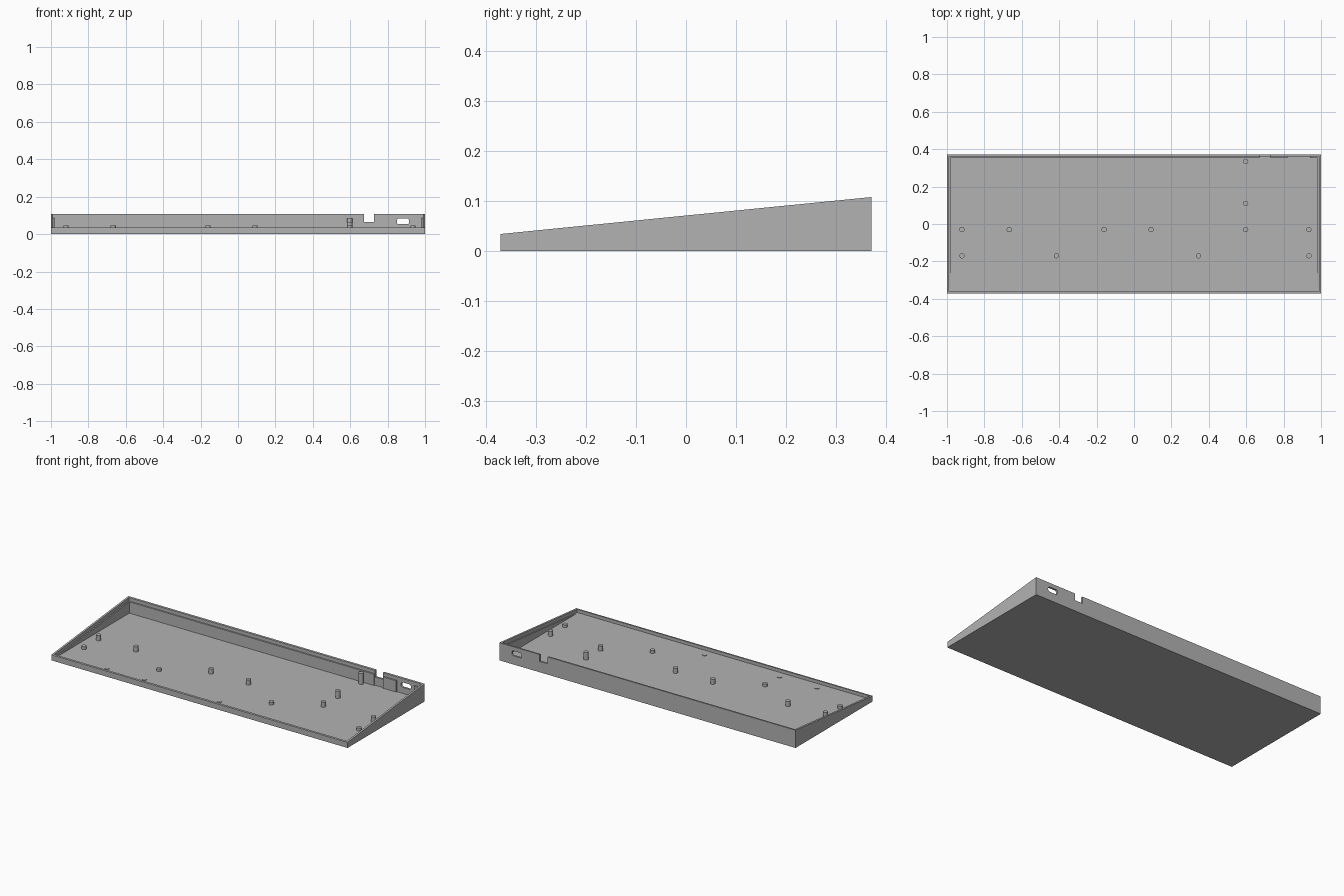
import bpy, bmesh

cube = bpy.data.objects.get("Cube")
if cube:
    bpy.data.objects.remove(cube, do_unlink=True)

HALF_Y, FLOOR, STEP = 0.372, 0.016, 0.021
WALL_X, WALL_Y = 0.988, 0.36

grey = bpy.data.materials.new("plain_grey")
grey.use_nodes = True
colour = (0.45, 0.45, 0.45, 1)
grey.diffuse_color = colour
grey.node_tree.nodes["Principled BSDF"].inputs["Base Color"].default_value = colour


def rim(y):
    """Height of the sloping rim at depth y."""
    return 0.071 + 0.0995 * y


def finish(name, bm):
    bmesh.ops.recalc_face_normals(bm, faces=bm.faces)
    mesh = bpy.data.meshes.new(name)
    bm.to_mesh(mesh)
    bm.free()
    mesh.materials.append(grey)
    ob = bpy.data.objects.new(name, mesh)
    bpy.context.collection.objects.link(ob)
    return ob


def prism(name, x0, x1, profile):
    """Extrude a (y, z) side profile from x0 to x1."""
    bm = bmesh.new()
    face = bm.faces.new([bm.verts.new((x0, y, z)) for y, z in profile])
    ext = bmesh.ops.extrude_face_region(bm, geom=[face])
    moved = [v for v in ext["geom"] if isinstance(v, bmesh.types.BMVert)]
    bmesh.ops.translate(bm, verts=moved, vec=(x1 - x0, 0, 0))
    return finish(name, bm)


def box(name, x0, x1, y0, y1, z0, z1, rounding=0):
    ob = prism(name, x0, x1, [(y0, z0), (y1, z0), (y1, z1), (y0, z1)])
    if rounding:
        bm = bmesh.new()
        bm.from_mesh(ob.data)
        along_y = [e for e in bm.edges
                   if abs(e.verts[0].co.y - e.verts[1].co.y) > 0.001]
        bmesh.ops.bevel(bm, geom=along_y, offset=rounding, segments=5,
                        profile=0.5, affect='EDGES')
        bm.to_mesh(ob.data)
        bm.free()
    return ob


def cut(target, cutter):
    cutter.hide_render = True
    mod = target.modifiers.new("cut", 'BOOLEAN')
    mod.operation, mod.solver, mod.object = 'DIFFERENCE', 'EXACT', cutter
    bpy.context.view_layer.objects.active = target
    bpy.ops.object.modifier_apply(modifier=mod.name)
    bpy.data.objects.remove(cutter, do_unlink=True)


# Wedge-shaped tray
tray = prism("tray", -1, 1, [(-HALF_Y, 0), (HALF_Y, 0),
                             (HALF_Y, rim(HALF_Y)), (-HALF_Y, rim(-HALF_Y))])

# Inner hollow, then the wider pocket that leaves a sloping ledge
cut(tray, prism("hollow", -0.981, 0.981, [(-WALL_Y, FLOOR), (0.353, FLOOR),
                                          (0.353, 0.2), (-WALL_Y, 0.2)]))
ledge_start = (FLOOR + STEP - 0.071) / 0.0995
cut(tray, prism("pocket", -WALL_X, WALL_X,
                [(-WALL_Y, FLOOR), (ledge_start, FLOOR),
                 (WALL_Y, rim(WALL_Y) - STEP), (WALL_Y, 0.2), (-WALL_Y, 0.2)]))

# Gaps in the back ledge, cable notch and rounded socket opening
for x0, x1 in ((0.67, 0.73), (0.82, 0.94)):
    cut(tray, box("ledge_gap", x0, x1, 0.34, WALL_Y, FLOOR, 0.2))
cut(tray, box("cable_notch", 0.674, 0.727, 0.33, 0.4, 0.066, 0.2))
cut(tray, box("socket_hole", 0.849, 0.915, 0.33, 0.4, 0.053, 0.083, 0.011))

# Support posts, all ending at the height of the ledge
rows = {
    0.335: [0.597],
    0.11: [0.597],
    -0.03: [-0.92, -0.667, -0.16, 0.091, 0.597, 0.935],
    -0.17: [-0.92, -0.415, 0.345, 0.935],
    -0.31: [-0.667, -0.415, 0.091],
}
for y, xs in rows.items():
    for x in xs:
        base, top = FLOOR - 0.004, rim(y) - STEP
        bpy.ops.mesh.primitive_cylinder_add(
            vertices=24, radius=0.014, depth=top - base,
            location=(x, y, (base + top) / 2))
        post = bpy.context.object
        post.name = "support_post"
        post.data.materials.append(grey)
        bpy.ops.object.shade_smooth_by_angle()
